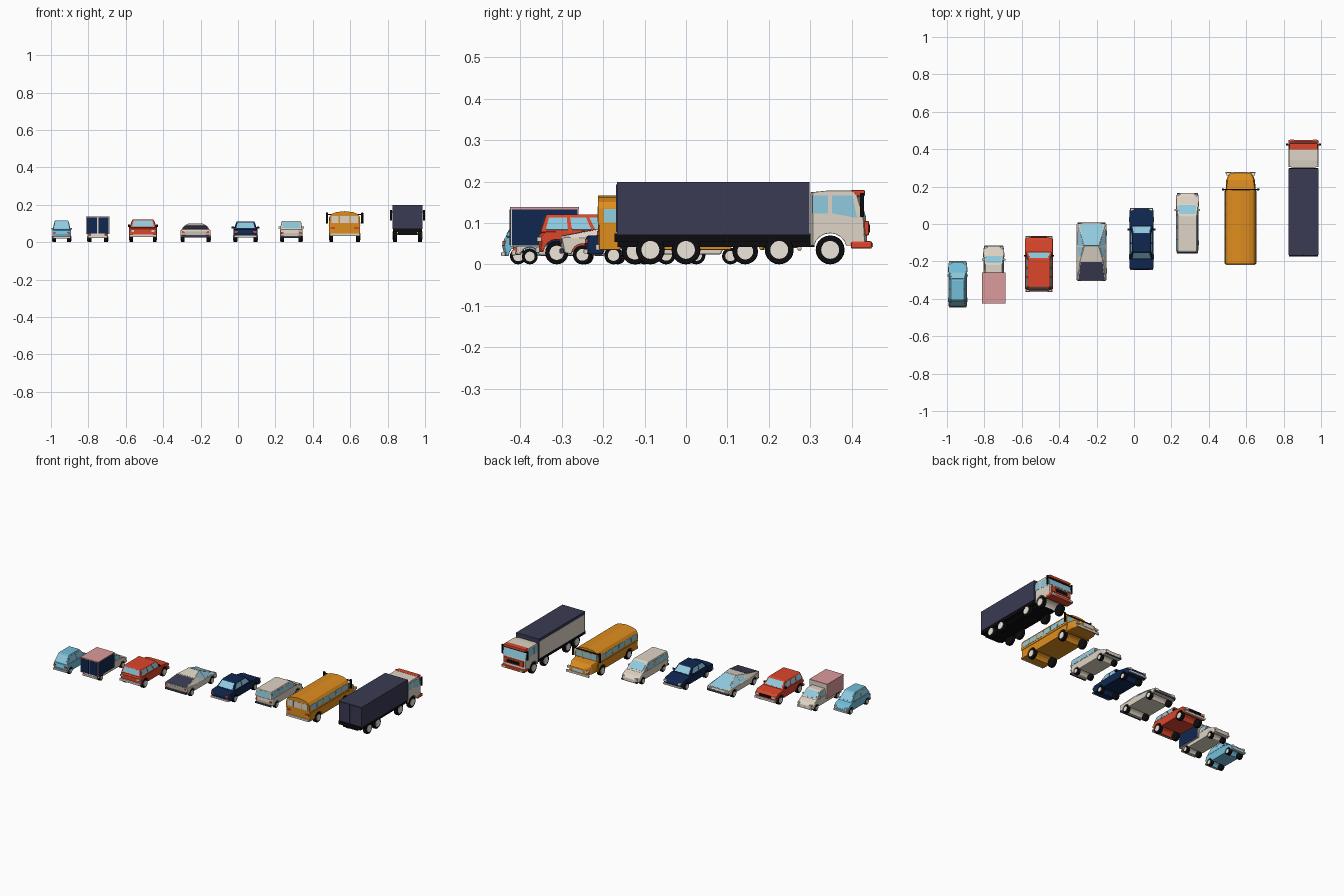
import bpy, bmesh, math
from mathutils import Vector as V

if "Cube" in bpy.data.objects:
    bpy.data.objects.remove(bpy.data.objects["Cube"])

COL = dict(red=(.86, .28, .18), sky=(.45, .74, .85), glass=(.56, .79, .87), cream=(.87, .83, .77),
           navy=(.09, .17, .32), slate=(.24, .24, .33), orange=(.87, .55, .14), pink=(.86, .6, .61),
           black=(.08, .08, .09), lamp=(.93, .9, .85))
MAT = {}
for k, c in COL.items():
    MAT[k] = bpy.data.materials.new(k)
    MAT[k].diffuse_color = (*[v ** 2.2 for v in c], 1)

def finish(bm, name, col, bevel=0):
    bmesh.ops.recalc_face_normals(bm, faces=bm.faces)
    me = bpy.data.meshes.new(name)
    bm.to_mesh(me)
    bm.free()
    ob = bpy.data.objects.new(name, me)
    bpy.context.collection.objects.link(ob)
    me.materials.append(MAT[col])
    if bevel:
        m = ob.modifiers.new("bevel", "BEVEL")
        m.width, m.segments, m.limit_method, m.angle_limit = bevel, 2, 'ANGLE', math.radians(35)
    return ob

def hull(name, pts, col, bevel=0):
    bm = bmesh.new()
    for p in pts:
        bm.verts.new(p)
    bmesh.ops.convex_hull(bm, input=bm.verts)
    bmesh.ops.dissolve_limit(bm, angle_limit=.01, verts=bm.verts, edges=bm.edges)
    return finish(bm, name, col, bevel)

def box(name, x0, x1, y0, y1, z0, z1, col, bevel=0):
    return hull(name, [(x, y, z) for x in (x0, x1) for y in (y0, y1) for z in (z0, z1)], col, bevel)

def panel(name, quad, ctr, u0, u1, v0, v1, col):
    # thin plate on part of a quad face (corners: bottom a, bottom b, top b, top a)
    a, b, c, d = [V(q) for q in quad]
    f = lambda u, v: a.lerp(b, u).lerp(d.lerp(c, u), v)
    n = (b - a).cross(d - a).normalized()
    if n.dot((a + c) / 2 - V(ctr)) < 0:
        n = -n
    pts = [f(u, v) + n * o for u in (u0, u1) for v in (v0, v1) for o in (-.001, .0012)]
    return hull(name, pts, col)

def body(name, cx, hw, top, wheels, r, col, bow=.008, bevel=.004):
    # side profile with wheel arches, bowed at both ends
    zb, ys = top[-1][1], [p[0] for p in top]
    lo, hi, R = min(ys), max(ys), r * 1.15
    def shape(o):
        pts = [(y + (o if y < lo + .03 else -o if y > hi - .03 else 0), z) for y, z in top]
        for wy in sorted(wheels, reverse=True):
            a0 = math.asin((zb - r) / R)
            for i in range(9):
                a = a0 + (math.pi - 2 * a0) * i / 8
                pts.append((wy + R * math.cos(a), r + R * math.sin(a)))
        return pts
    bm = bmesh.new()
    rings = [[bm.verts.new((cx + hw * k, y, z)) for y, z in shape(bow if abs(k) == 1 else 0)]
             for k in (-1, -.65, .65, 1)]
    n = len(rings[0])
    for A, B in zip(rings, rings[1:]):
        for i in range(n):
            bm.faces.new((A[i], A[(i + 1) % n], B[(i + 1) % n], B[i]))
    bm.faces.new(rings[0])
    bm.faces.new(rings[-1])
    finish(bm, name + "_body", col, bevel)
    for wy in wheels:
        for s in (-1, 1):
            wheel(name, cx + s * (hw - .011), wy, r, s)

def wheel(name, x, y, r, s):
    for part, rad, w, off, col in (("tyre", r, .02, 0, "black"), ("hub", r * .62, .004, s * .0105, "lamp")):
        bm = bmesh.new()
        bmesh.ops.create_cone(bm, cap_ends=True, segments=20, radius1=rad, radius2=rad, depth=w)
        for v in bm.verts:
            v.co = (v.co.z + x + off, v.co.x + y, v.co.y + r)
        finish(bm, f"{name}_{part}", col, .003 if part == "tyre" else 0)

def cabin(name, cx, yb, yt, z0, z1, wb, wt, col, splits, rear=True, front=True):
    # tapered glasshouse with window plates
    P = {(s, e, t): V((cx + s * (wt if t else wb), (yt if t else yb)[e], z1 if t else z0))
         for s in (-1, 1) for e in (0, 1) for t in (0, 1)}
    hull(name + "_cabin", P.values(), col, .004)
    ctr = (cx, (yb[0] + yb[1]) / 2, (z0 + z1) / 2)
    for e, on, nm in ((0, rear, "rear_window"), (1, front, "windscreen")):
        if on:
            panel(f"{name}_{nm}", [P[-1, e, 0], P[1, e, 0], P[1, e, 1], P[-1, e, 1]], ctr, .08, .92, .15, .86, "glass")
    for s in (-1, 1):
        for u0, u1 in splits:
            panel(name + "_side_window", [P[s, 0, 0], P[s, 1, 0], P[s, 1, 1], P[s, 0, 1]], ctr, u0, u1, .15, .82, "glass")

def ends(name, cx, hw, y0, y1, zr, zf, bump, bz=(.024, .036), tail="red"):
    # bumpers, tail lamps, head lamps
    for nm, y in (("rear", y0), ("front", y1)):
        box(f"{name}_{nm}_bumper", cx - hw * .94, cx + hw * .94, y - .005, y + .005, *bz, bump, .002)
    for s in (-1, 1):
        a, b = sorted((cx + s * hw * .6, cx + s * hw * .9))
        box(name + "_tail_lamp", a, b, y0 - .002, y0 + .01, zr, zr + .011, tail)
        box(name + "_head_lamp", a, b, y1 - .014, y1 + .001, zf, zf + .011, "lamp")

def mirrors(name, cx, x0, x1, y, z0, z1, col):
    for s in (-1, 1):
        a, b = sorted((cx + s * x0, cx + s * x1))
        box(name + "_mirror", a, b, y - .005, y + .005, z0, z1, col, .002)

# small rounded car
X = -.943
body("small_car", X, .05, [(-.438, .02), (-.444, .045), (-.438, .064), (-.42, .069), (-.26, .069),
     (-.22, .057), (-.203, .042), (-.203, .02)], (-.405, -.243), .02, "sky", .007, .006)
cabin("small_car", X, (-.437, -.252), (-.405, -.3), .066, .116, .047, .036, "sky", ((.08, .5), (.55, .93)))
ends("small_car", X, .05, -.441, -.204, .045, .038, "cream", (.02, .03))
mirrors("small_car", X, .046, .055, -.275, .068, .076, "sky")

# small box van
X = -.75
body("box_van", X, .055, [(-.418, .024), (-.418, .046), (-.27, .046), (-.27, .07), (-.17, .07),
     (-.135, .06), (-.118, .045), (-.116, .022)], (-.377, -.165), .019, "cream", .013)
cabin("box_van", X, (-.265, -.165), (-.26, -.215), .068, .108, .053, .046, "cream", ((.3, .92),), rear=False)
box("box_van_cargo", X - .062, X + .062, -.424, -.259, .043, .136, "cream")
box("box_van_cargo_roof", X - .063, X + .063, -.425, -.258, .133, .138, "pink")
box("box_van_left_side", X - .0635, X - .06, -.422, -.26, .046, .136, "pink")
box("box_van_right_side", X + .06, X + .0635, -.42, -.262, .046, .133, "navy")
for s in (-1, 1):
    box("box_van_rear_door", *sorted((X + s * .003, X + s * .057)), -.426, -.42, .047, .132, "navy")
ends("box_van", X, .055, -.416, -.121, .03, .04, "cream", (.022, .034))
mirrors("box_van", X, .05, .062, -.19, .072, .083, "cream")

# off-road wagon
X = -.508
body("wagon", X, .074, [(-.355, .03), (-.356, .07), (-.345, .079), (-.165, .081), (-.085, .075),
     (-.07, .062), (-.07, .03)], (-.312, -.12), .028, "red", .008)
cabin("wagon", X, (-.352, -.148), (-.338, -.188), .077, .121, .071, .058, "red", ((.06, .33), (.38, .62), (.67, .93)))
ends("wagon", X, .078, -.358, -.069, .055, .052, "cream", (.028, .042), "cream")
box("wagon_grille", X - .042, X + .042, -.075, -.067, .048, .063, "black")
mirrors("wagon", X, .068, .08, -.17, .082, .094, "black")

# wedge pickup
X = -.227
body("wedge", X, .08, [(-.298, .028), (-.305, .06), (-.3, .066), (-.1, .06), (-.01, .052), (.006, .043), (.003, .025)],
     (-.25, -.048), .023, "cream", .006, .002)
S = [(.0, .073, .05, .07, .052), (-.12, .079, .059, .038, .1), (-.2, .079, .062, .062, .087), (-.302, .077, .063, .074, .068)]
tops = ("glass", "cream", "slate")
for i, nm in enumerate(("windscreen", "roof", "bed_cover")):
    ring = lambda q: [(X + s * w, q[0], z) for s in (-1, 1) for w, z in ((q[1], q[2]), (q[3], q[4]))]
    A, B = ring(S[i]), ring(S[i + 1])
    hull("wedge_upper", A + B, "cream")
    ctr = (X, (S[i][0] + S[i + 1][0]) / 2, .05)
    panel("wedge_" + nm, (A[1], A[3], B[3], B[1]), ctr, .03, .97, .03, .97, tops[i])
    if i < 2:
        for j in (0, 2):
            panel("wedge_side_window", (A[j], B[j], B[j + 1], A[j + 1]), ctr, (.3, .03)[i], (.97, .7)[i], .15, .88, "glass")
ends("wedge", X, .08, -.3, .002, .05, .042, "slate", (.026, .038))

# sedan
X = .04
body("sedan", X, .065, [(-.24, .024), (-.245, .05), (-.24, .069), (-.17, .073), (0, .073), (.07, .062),
     (.083, .048), (.081, .024)], (-.175, .025), .022, "navy", .008)
cabin("sedan", X, (-.19, -.008), (-.148, -.055), .07, .111, .06, .048, "navy", ((.1, .46), (.51, .9)))
ends("sedan", X, .066, -.242, .081, .05, .046, "cream", (.026, .037))
mirrors("sedan", X, .06, .075, -.03, .073, .083, "navy")

# passenger van
X = .285
body("minivan", X, .06, [(-.152, .024), (-.156, .05), (-.154, .07), (.1, .071), (.145, .06), (.166, .045),
     (.167, .024)], (-.1, .107), .02, "cream", .013)
cabin("minivan", X, (-.154, .11), (-.147, .045), .068, .114, .059, .051, "cream",
      ((.04, .3), (.34, .6), (.64, .93)))
ends("minivan", X, .06, -.152, .16, .045, .04, "slate", (.022, .033))
mirrors("minivan", X, .055, .068, .075, .074, .085, "cream")

# school bus
X = .57
body("bus", X, .083, [(-.213, .035), (-.213, .1), (.19, .1), (.19, .035)], (-.124, .143), .031, "orange", .004, .002)
sec = [(.083, .095), (.081, .135), (.07, .151), (.045, .161), (0, .166)]
hull("bus_upper", [(X + s * x, y, z) for x, z in sec for s in (-1, 1) for y in (-.213, .183)], "orange")
hull("bus_hood", [(X + s * w, y, z) for s in (-1, 1) for w, y, z in
     ((.08, .18, .04), (.078, .18, .1), (.078, .235, .04), (.07, .235, .096), (.062, .274, .04), (.052, .274, .082))], "orange", .006)
for s in (-1, 1):
    for i in range(6):
        u = .03 + i * .16
        panel("bus_side_window", [(X + s * .083, -.21, .095), (X + s * .083, .18, .095), (X + s * .081, .18, .135),
              (X + s * .081, -.21, .135)], (X, 0, .1), u, u + .135, .15, .98, "glass")
    box("bus_side_rail", *sorted((X + s * .08, X + s * .0855)), -.21, .18, .086, .09, "orange")
for y, col in ((-.213, "cream"), (.183, "glass")):
    for u0, u1 in ((.06, .3), (.34, .66), (.7, .94)):
        panel("bus_end_window", [(X - .08, y, .1), (X + .08, y, .1), (X + .08, y, .15), (X - .08, y, .15)],
              (X, 0, .12), u0, u1, .05, .8, col)
ends("bus", X, .085, -.213, .274, .07, .06, "cream", (.034, .048))
box("bus_grille", X - .035, X + .035, .268, .277, .052, .074, "cream")
mirrors("bus", X, .088, .1, .185, .1, .158, "black")
box("bus_mirror_arm", X - .092, X + .092, .182, .188, .146, .151, "black")

# long haul truck
X = .906
box("trailer", X - .08, X + .08, -.167, .298, .072, .199, "slate")
box("trailer_left_side", X - .081, X - .078, -.16, .292, .075, .182, "cream")
for s in (-1, 1):
    box("trailer_rear_door", *sorted((X + s * .002, X + s * .074)), -.1685, -.16, .078, .193, "slate")
    for y in (-.086, 0, .225):
        wheel("trailer", X + s * .066, y, .035, s)
        box("mudguard", *sorted((X + s * .05, X + s * .078)), y - .037, y + .037, .068, .075, "black")
box("trailer_chassis", X - .05, X + .05, -.165, .31, .042, .072, "black")
box("chassis_side_rail", X - .078, X + .078, -.173, .3, .054, .074, "black")
body("truck_cab", X, .078, [(.3, .045), (.3, .174), (.34, .178), (.4, .178), (.418, .168), (.434, .112), (.438, .045)],
     (.348,), .035, "cream", .006, .004)
for s in (-1, 1):
    x = X + s * .078
    for q in ([(.305, .123), (.343, .123), (.343, .166), (.305, .166)], [(.353, .123), (.413, .112), (.402, .166), (.353, .166)]):
        panel("truck_side_window", [(x, *p) for p in q], (X, .36, .14), 0, 1, 0, 1, "glass")
panel("truck_windscreen", [(X - .05, .434, .112), (X + .05, .434, .112), (X + .05, .418, .168), (X - .05, .418, .168)],
      (X, .36, .14), -.3, 1.3, .03, .85, "glass")
box("truck_sun_visor", X - .077, X + .077, .397, .432, .164, .18, "red", .004)
box("truck_front_panel", X - .07, X + .07, .43, .442, .07, .105, "red", .003)
box("truck_grille", X - .045, X + .045, .436, .444, .077, .096, "black")
box("truck_bumper", X - .08, X + .08, .398, .449, .038, .056, "red", .004)
for s in (-1, 1):
    box("truck_head_lamp", *sorted((X + s * .05, X + s * .072)), .44, .451, .042, .052, "lamp")
mirrors("truck", X, .083, .093, .425, .115, .172, "black")
box("truck_mirror_arm", X - .088, X + .088, .42, .426, .158, .163, "black")

for m in bpy.data.materials:
    if m.users and not m.is_grease_pencil:
        m.use_nodes = True
        m.node_tree.nodes["Principled BSDF"].inputs["Base Color"].default_value = m.diffuse_color
